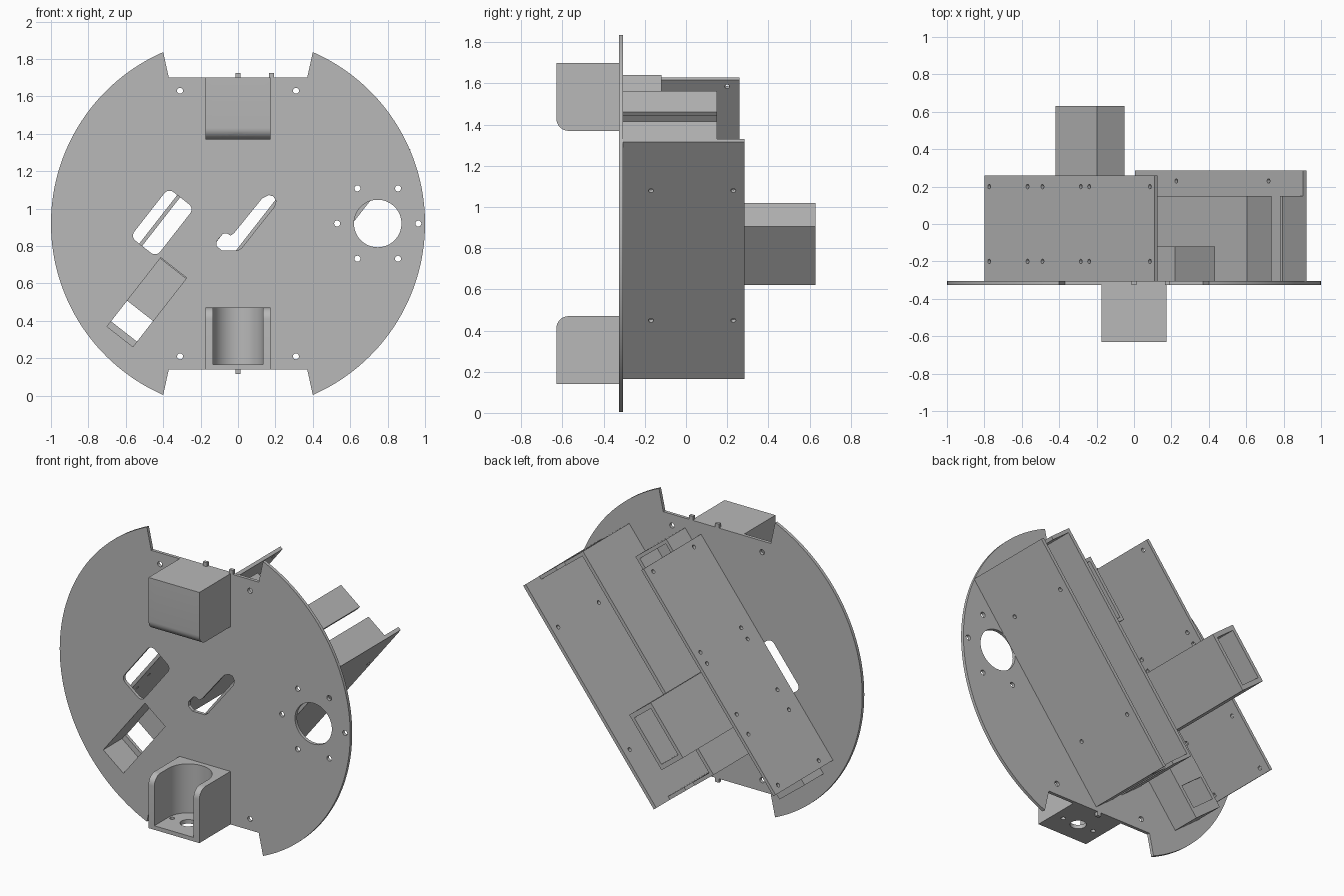
import bpy, bmesh, math
from mathutils import Matrix, Vector

if "Cube" in bpy.data.objects:
    bpy.data.objects.remove(bpy.data.objects["Cube"], do_unlink=True)

grey = bpy.data.materials.new("matte grey")
grey.use_nodes = True
grey.diffuse_color = (0.48, 0.48, 0.48, 1)
grey.node_tree.nodes["Principled BSDF"].inputs["Base Color"].default_value = (0.48, 0.48, 0.48, 1)

# Upright frame centred on the disc, and the same frame tilted along the bays
UPRIGHT = Matrix.Translation((0, 0, 0.92))
TILT = UPRIGHT @ Matrix.Rotation(math.radians(-52), 4, 'Y')
FLIP = UPRIGHT @ Matrix.Rotation(math.pi, 4, 'Y')
BACK = -0.305   # rear surface of the disc
FRONT = -0.325  # front surface of the disc


def finish(name, bm, matrix):
    bm.transform(matrix)
    bmesh.ops.recalc_face_normals(bm, faces=bm.faces)
    mesh = bpy.data.meshes.new(name)
    bm.to_mesh(mesh)
    bm.free()
    obj = bpy.data.objects.new(name, mesh)
    bpy.context.collection.objects.link(obj)
    mesh.materials.append(grey)
    return obj


def prism(name, outline, y0, y1, matrix=UPRIGHT, radius=0, pick=None):
    """Extrude an x-z outline along y, optionally rounding chosen edges."""
    bm = bmesh.new()
    face = bm.faces.new([bm.verts.new((x, y0, z)) for x, z in outline])
    grown = bmesh.ops.extrude_face_region(bm, geom=[face])
    moved = [v for v in grown["geom"] if isinstance(v, bmesh.types.BMVert)]
    bmesh.ops.translate(bm, verts=moved, vec=(0, y1 - y0, 0))
    if radius:
        edges = [e for e in bm.edges if pick(e.verts[0].co, e.verts[1].co)]
        bmesh.ops.bevel(bm, geom=edges, offset=radius, segments=8, profile=0.5, affect='EDGES')
    return finish(name, bm, matrix)


def box(name, x, y, z, matrix=TILT, radius=0, pick=None):
    outline = [(x[0], z[0]), (x[1], z[0]), (x[1], z[1]), (x[0], z[1])]
    return prism(name, outline, y[0], y[1], matrix, radius, pick)


def bay_box(name, s, y, t, **options):
    """Box in the tilted frame: s runs up the bay, t across it."""
    return box(name, s, y, (-t[1], -t[0]), **options)


def rod(centre, radius, length, axis, matrix=UPRIGHT, sides=20):
    bm = bmesh.new()
    bmesh.ops.create_cone(bm, cap_ends=True, segments=sides, radius1=radius, radius2=radius, depth=length)
    turn = Matrix.Rotation(math.pi / 2, 4, 'X') if axis == 'Y' else Matrix.Identity(4)
    return finish("cutter", bm, matrix @ Matrix.Translation(centre) @ turn)


def cut(obj, cutters):
    for cutter in cutters:
        cutter.hide_render = True
        mod = obj.modifiers.new("cut", 'BOOLEAN')
        mod.operation, mod.solver, mod.object = 'DIFFERENCE', 'EXACT', cutter
    bpy.context.view_layer.update()
    graph = bpy.context.evaluated_depsgraph_get()
    mesh = bpy.data.meshes.new_from_object(obj.evaluated_get(graph))
    obj.modifiers.clear()
    obj.data = mesh
    for cutter in cutters:
        bpy.data.objects.remove(cutter, do_unlink=True)
    bpy.ops.object.select_all(action='DESELECT')
    obj.select_set(True)
    bpy.context.view_layer.objects.active = obj
    bpy.ops.object.shade_smooth_by_angle(angle=math.radians(30))


def along_y(a, b):
    return abs(a.y - b.y) > 0.01


# Round base disc with flat notches at top and bottom
reach = math.acos(0.4)
arc = [-reach + 2 * reach * i / 64 for i in range(65)]
right = [(math.cos(a), math.sin(a)) for a in arc] + [(0.37, 0.78)]
outline = right + [(-0.37, 0.78)] + [(-math.cos(a), -math.sin(a)) for a in arc]
outline += [(-0.37, -0.78), (0.37, -0.78)]
disc = prism("base_disc", outline, FRONT, BACK)

# Disc openings: sensor ring, corner holes, hooked slot, side slot and chute mouth
span = (FRONT - 0.05, BACK + 0.05)
mid = (FRONT + BACK) / 2
holes = [rod((0.747, mid, 0), 0.127, 0.2, 'Y', sides=64)]
for i in range(6):
    a = math.radians(60 * i)
    holes.append(rod((0.747 + 0.217 * math.cos(a), mid, 0.217 * math.sin(a)), 0.016, 0.2, 'Y'))
for x in (-0.31, 0.31):
    for z in (-0.71, 0.71):
        holes.append(rod((x, mid, z), 0.016, 0.2, 'Y'))
hook = [(-0.115, -0.12), (-0.085, -0.145), (0, -0.145), (0.02, -0.13), (0.195, 0.09),
        (0.203, 0.12), (0.19, 0.145), (0.165, 0.152), (0.13, 0.135), (-0.02, -0.05),
        (-0.04, -0.065), (-0.06, -0.052), (-0.08, -0.055), (-0.115, -0.095)]
holes.append(prism("cutter", hook, *span))
holes.append(bay_box("cutter", (-0.41, -0.08), span, (-0.41, -0.235), radius=0.035, pick=along_y))
holes.append(bay_box("cutter", (-0.865, -0.398), span, (-0.213, -0.037)))
cut(disc, holes)

# Small locating pegs on the notch edges
for name, x, z in (("top_peg", 0, 0.78), ("top_side_peg", 0.18, 0.78), ("bottom_peg", 0, -0.805)):
    box(name, (x - 0.013, x + 0.013), (FRONT, BACK), (z, z + 0.025), UPRIGHT)

# Front cups with a round pocket and screw holes, one flipped to the top
for name, frame in (("lower_cup", UPRIGHT), ("upper_cup", FLIP)):
    cup = box(name, (-0.175, 0.175), (-0.63, FRONT), (-0.78, -0.45), frame, 0.06,
              lambda a, b: abs(a.x - b.x) > 0.01 and a.y < -0.6 and a.z > -0.5)
    cutters = [rod((0, -0.49, -0.505), 0.135, 0.5, 'Z', frame, 64),
               box("cutter", (-0.135, 0.135), (-0.8, -0.49), (-0.755, -0.255), frame),
               rod((0, -0.49, -0.78), 0.046, 0.2, 'Z', frame, 32)]
    cutters += [rod((x, -0.49, -0.78), 0.014, 0.2, 'Z', frame) for x in (-0.11, 0.11)]
    cut(cup, cutters)

# Upper left bay wall with paired screw holes
wall = bay_box("side_wall", (-0.85, 0.627), (BACK, 0.26), (-0.35, -0.33))
cut(wall, [rod((s, y, 0.34), 0.012, 0.1, 'Z', TILT)
           for s in (-0.81, -0.477, -0.347, -0.015, 0.058, 0.586) for y in (-0.2, 0.2)])

# Open-backed tray: tall outer wall, low inner wall, slotted ends
outer = bay_box("tray_outer_wall", (-0.581, 0.88), (BACK, 0.285), (0.46, 0.482))
cut(outer, [rod((s, y, -0.47), 0.012, 0.1, 'Z', TILT)
            for s in (-0.221, 0.579) for y in (-0.17, 0.23)])
bay_box("tray_inner_wall", (-0.581, 0.88), (BACK, 0.15), (0.08, 0.102))
for name, s in (("upper", 0.858), ("lower", -0.581)):
    bay_box("tray_" + name + "_end_a", (s, s + 0.022), (BACK, 0.15), (0.102, 0.245))
    bay_box("tray_" + name + "_end_b", (s, s + 0.022), (BACK, 0.15), (0.32, 0.46))

# Shallow chute behind the lower mouth, with a window in its back
chute = bay_box("chute", (-0.89, -0.385), (BACK, -0.12), (-0.235, -0.015))
cut(chute, [bay_box("cutter", (-0.865, -0.404), (-0.4, -0.14), (-0.213, -0.037)),
            bay_box("cutter", (-0.83, -0.69), (-0.2, 0), (-0.213, -0.037))])

# Tall hollow tower standing out of the back
tower = bay_box("tower", (-0.404, -0.043), (BACK, 0.63), (-0.218, -0.03))
cut(tower, [bay_box("cutter", (-0.375, -0.072), (-0.28, 0.7), (-0.196, -0.052))])

# Shallow open holder near the top
holder = bay_box("upper_holder", (0.3, 0.703), (BACK, -0.12), (-0.27, 0.0))
cut(holder, [bay_box("cutter", (0.322, 0.681), (-0.29, 0), (-0.248, -0.022))])
